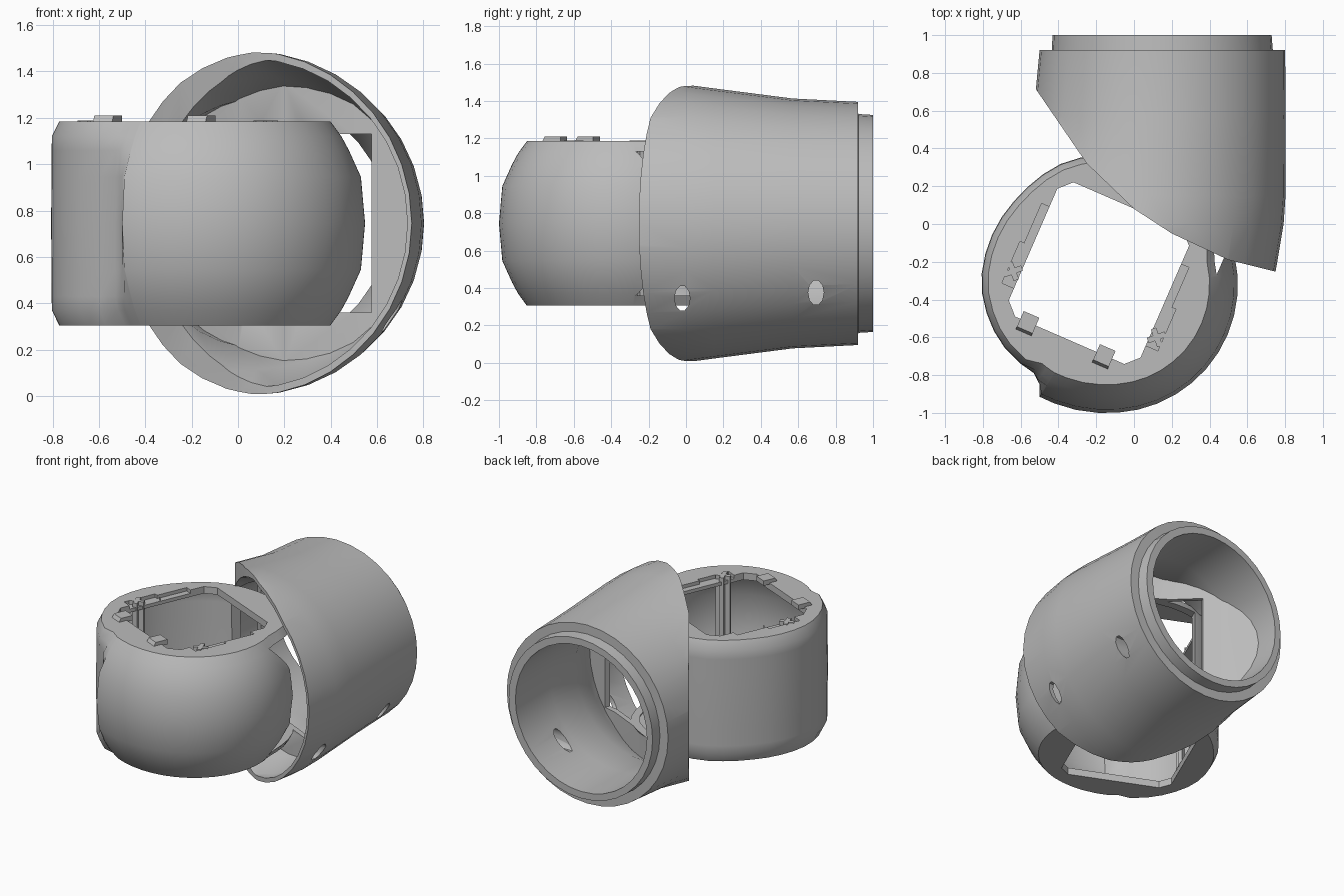
import bpy, bmesh, math
from mathutils import Vector, Matrix

cube = bpy.data.objects.get("Cube")
if cube:
    bpy.data.objects.remove(cube, do_unlink=True)

grey = bpy.data.materials.new("warm grey")
grey.use_nodes = True
GREY = (0.5, 0.5, 0.5, 1)
grey.diffuse_color = GREY
grey.node_tree.nodes["Principled BSDF"].inputs["Base Color"].default_value = GREY

MID = 0.745                                   # height of the mirror plane
RING = Vector((-0.13, -0.32, MID))            # ring centre
TURN = Matrix.Translation(RING) @ Matrix.Rotation(math.radians(-23.5), 4, 'Z')


def interp(table, t):
    """Piecewise linear lookup in a list of (position, value) pairs."""
    for a, b in zip(table, table[1:]):
        if t <= b[0]:
            k = max(0, (t - a[0]) / (b[0] - a[0]))
            return a[1] + (b[1] - a[1]) * k
    return table[-1][1]


def make(name, bm):
    bmesh.ops.recalc_face_normals(bm, faces=bm.faces)
    me = bpy.data.meshes.new(name)
    bm.to_mesh(me)
    bm.free()
    me.materials.append(grey)
    ob = bpy.data.objects.new(name, me)
    bpy.context.collection.objects.link(ob)
    return ob


def loft(name, rings):
    """Closed solid through rings of equally many points."""
    bm = bmesh.new()
    rows = [[bm.verts.new(p) for p in r] for r in rings]
    n = len(rows[0])
    for a, b in zip(rows, rows[1:]):
        for i in range(n):
            bm.faces.new((a[i], a[(i + 1) % n], b[(i + 1) % n], b[i]))
    bm.faces.new(rows[0])
    bm.faces.new(rows[-1])
    return make(name, bm)


def prism(name, pts, z0, z1, mat=Matrix()):
    return loft(name, [[mat @ Vector((x, y, z)) for x, y in pts] for z in (z0, z1)])


def rect(u0, u1, v0, v1, c=0.0):
    """Rectangle outline, with cut corners if c is set."""
    if not c:
        return [(u0, v0), (u1, v0), (u1, v1), (u0, v1)]
    return [(u0 + c, v0), (u1 - c, v0), (u1, v0 + c), (u1, v1 - c),
            (u1 - c, v1), (u0 + c, v1), (u0, v1 - c), (u0, v0 + c)]


def boolean(ob, op, *tools):
    for t in tools:
        m = ob.modifiers.new("cut", 'BOOLEAN')
        m.operation, m.object, m.solver = op, t, 'EXACT'
        bpy.context.view_layer.update()
        dg = bpy.context.evaluated_depsgraph_get()
        me = bpy.data.meshes.new_from_object(ob.evaluated_get(dg))
        ob.modifiers.clear()
        ob.data = me


def drop(*obs):
    for o in obs:
        bpy.data.objects.remove(o, do_unlink=True)


def smooth(ob, angle=32):
    bpy.ops.object.select_all(action='DESELECT')
    ob.select_set(True)
    bpy.context.view_layer.objects.active = ob
    bpy.ops.object.shade_smooth_by_angle(angle=math.radians(angle))


# --- Sleeve: tapering tube along y, with a curved slanted front ---
CENTRE = [(-0.6, -0.01), (-0.25, 0.01), (0, 0.05), (0.15, 0.08), (0.57, 0.135), (0.92, 0.15), (1.1, 0.147)]
SLANT = [(-1.0, 1.45), (-0.51, 0.70), (-0.25, 0.32), (0, 0.08), (0.2, -0.05), (0.5, -0.19), (0.74, -0.25), (1.0, -0.29)]


def tube(name, stations, n=36):
    rows = []
    for y, r in stations:
        cx = interp(CENTRE, y)
        rows.append([(cx + r * math.cos(2 * math.pi * i / n), y, MID + r * math.sin(2 * math.pi * i / n))
                     for i in range(n)])
    return loft(name, rows)


def slant_band(name, off0, off1):
    """Vertical slab following the slanted front, between two offsets in y."""
    return prism(name, [(x, y + off0) for x, y in SLANT] + [(x, y + off1) for x, y in reversed(SLANT)], -0.5, 2)


INNER = [(-0.6, 0.70), (0, 0.71), (0.15, 0.63), (0.35, 0.54), (0.6, 0.53), (1.1, 0.53)]
sleeve = tube("sleeve", [(-0.5, 0.735), (-0.25, 0.74), (0, 0.742), (0.15, 0.722), (0.57, 0.668),
                         (0.92, 0.65), (0.921, 0.585), (1.0, 0.58)])
bore = tube("bore_cutter", INNER)
front_cut = slant_band("front_cutter", -3, 0)
boolean(sleeve, 'DIFFERENCE', bore, front_cut)
for y, z in ((-0.02, 0.345), (0.695, 0.375)):          # oval slots on the long side
    pts = [(0.042 * math.cos(k * math.pi / 5), 0.068 * math.sin(k * math.pi / 5)) for k in range(10)]
    slot = loft("slot_cutter", [[(x, y + a, z + b) for a, b in pts] for x in (0.4, 1.0)])
    boolean(sleeve, 'DIFFERENCE', slot)
    drop(slot)
drop(bore, front_cut)

# --- Ring: upright shell, straight-walled at the left, domed at the front ---
RADIUS = [(-121.7, 0.70), (-110, 0.69), (-90, 0.68), (20, 0.68), (60, 0.68), (110, 0.69), (135, 0.67),
          (180, 0.68), (207, 0.655), (229.6, 0.617), (235, 0.645), (238.1, 0.70)]
DOME = [(0, 0.0), (0.2, 0.018), (0.315, 0.07), (0.38, 0.105), (0.44, 0.15)]
STRAIGHT = [(0, 0.0), (0.38, 0.003), (0.44, 0.035)]
ANGLES = [-121.7, -115, -105] + list(range(-95, 220, 9)) + [222, 229.6, 233, 235, 238.1]


def shell(name, inset, half):
    rows = []
    for z in (-half, -0.375, -0.315, -0.2, 0, 0.2, 0.315, 0.375, half):
        row = []
        for a in ANGLES:
            r = interp(RADIUS, a)
            domed = r - interp(DOME, abs(z))
            plain = r - interp(STRAIGHT, abs(z))
            if a > 225:                       # scoop runs out under the dome
                r = min(plain, 0.70 - interp(DOME, abs(z)))
            else:
                k = min(1, max(0, (a - 15) / 30))
                r = domed + (plain - domed) * k
            t = math.radians(a)
            row.append(RING + Vector(((r - inset) * math.cos(t), (r - inset) * math.sin(t), z)))
        rows.append(row)
    return loft(name, rows)


ring = shell("ring", 0, 0.44)
outer = shell("ring_cutter", 0.01, 0.435)
cavity = shell("cavity_cutter", 0.06, 0.39)
opening = prism("opening_cutter", rect(-0.455, 0.305, -0.355, 0.42, 0.065), -1, 1, TURN)
passage = prism("passage_cutter", rect(-0.36, 0.50, 0.2, 1.1), -0.385, 0.385, TURN)
boolean(ring, 'DIFFERENCE', cavity, opening, passage)
for s in (-1, 1):                                       # shallow stepped recesses beside the opening
    for v0, v1, w in ((-0.22, 0.02, 0.07), (0.02, 0.25, 0.045)):
        u = sorted((s * 0.3 - 0.075, s * (0.38 + w) - 0.075))
        rec = prism("recess_cutter", rect(u[0], u[1], v0, v1), 0.415, 0.6, TURN)
        boolean(ring, 'DIFFERENCE', rec)
        drop(rec)

# --- Bulkhead: wall inside the sleeve that carries the ring ---
bulkhead = slant_band("bulkhead", 0.26, 0.30)
fit = tube("fit_cutter", [(y, r + 0.012) for y, r in INNER])
boolean(bulkhead, 'INTERSECT', fit)
boolean(bulkhead, 'DIFFERENCE', outer, passage)
drop(fit, outer, cavity, opening, passage)

for ob in (sleeve, ring, bulkhead):
    smooth(ob)

# --- Wedge tabs on the ring's upper lip ---
for i, u in enumerate((-0.315, 0.125)):
    loft(f"tab_{i + 1}", [[TURN @ Vector((u + du, v, z)) for v, z in
         ((-0.42, 0.43), (-0.31, 0.43), (-0.31, 0.465), (-0.40, 0.465))] for du in (-0.045, 0.045)])

# --- Cross-shaped posts inside the ring ---
for i, (x, y) in enumerate(((-0.64, -0.25), (0.12, -0.60))):
    for j in range(2):
        mat = Matrix.Translation((x, y, MID)) @ Matrix.Rotation(math.radians(20 + 90 * j), 4, 'Z')
        prism(f"post_{i + 1}_blade_{j + 1}", rect(-0.05, 0.05, -0.015, 0.015), -0.4, 0.4435 + 0.001 * j, mat)
